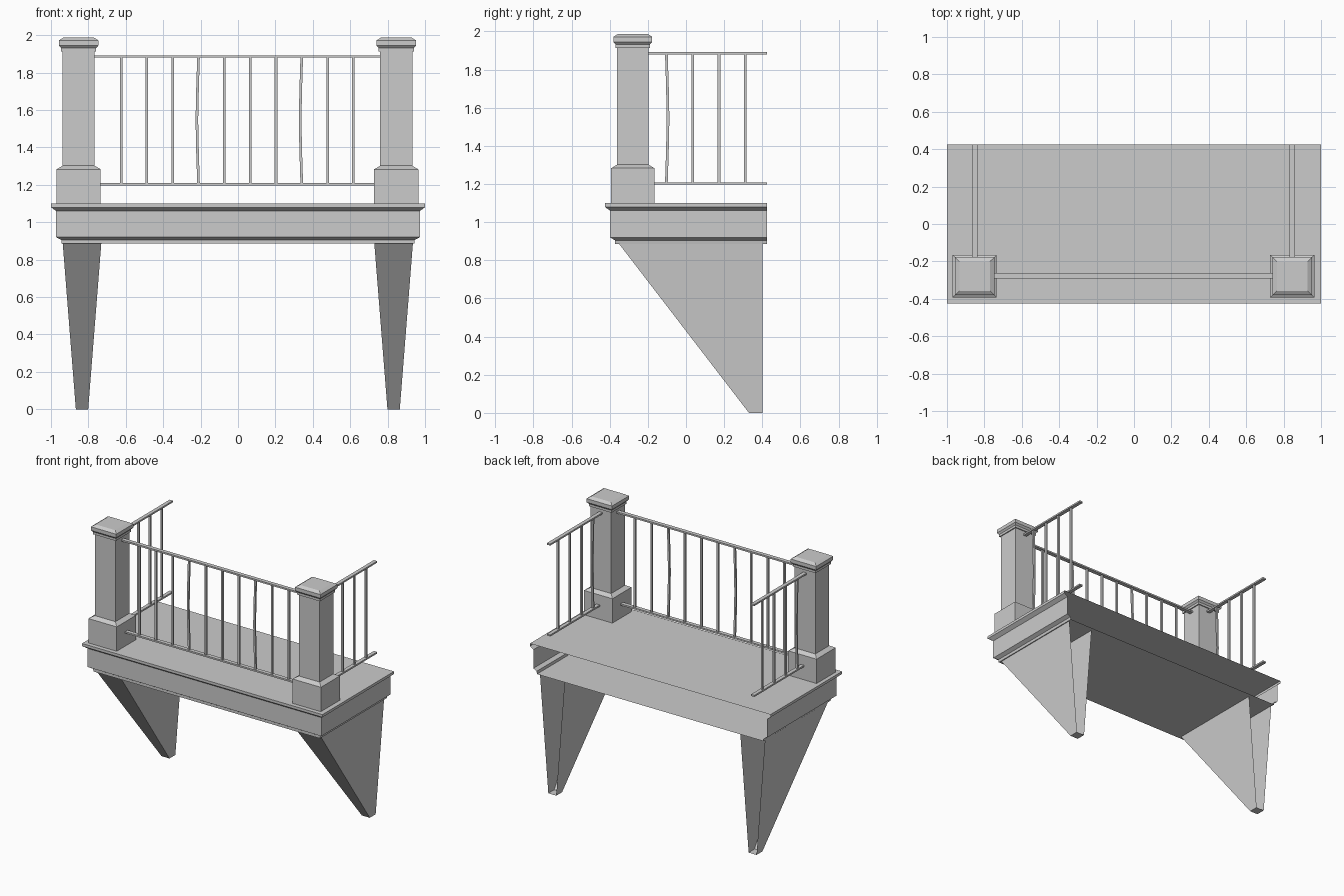
import bpy
import bmesh

cube = bpy.data.objects.get("Cube")
if cube:
    bpy.data.objects.remove(cube, do_unlink=True)

GREY = (0.6, 0.6, 0.6, 1.0)
stone = bpy.data.materials.new("light_grey")
stone.use_nodes = True
stone.diffuse_color = GREY
stone.node_tree.nodes["Principled BSDF"].inputs["Base Color"].default_value = GREY


def finish(bm, name):
    mesh = bpy.data.meshes.new(name)
    bm.to_mesh(mesh)
    bm.free()
    mesh.materials.append(stone)
    obj = bpy.data.objects.new(name, mesh)
    bpy.context.collection.objects.link(obj)
    return obj


def loft(name, rings, open_back=False, cap_bottom=True, cap_top=True):
    """Stack rectangular rings (z, x0, x1, y0, y1), bottom to top."""
    bm = bmesh.new()
    loops = [[bm.verts.new(p) for p in
              ((x0, y1, z), (x0, y0, z), (x1, y0, z), (x1, y1, z))]
             for z, x0, x1, y0, y1 in rings]
    for low, high in zip(loops, loops[1:]):
        for i in range(3 if open_back else 4):
            j = (i + 1) % 4
            bm.faces.new((low[i], low[j], high[j], high[i]))
    if cap_bottom:
        bm.faces.new(reversed(loops[0]))
    if cap_top:
        bm.faces.new(loops[-1])
    return finish(bm, name)


def bar(name, x, y, z):
    """Box from three (low, high) ranges."""
    return loft(name, [(h, *x, *y) for h in z])


def around(centre, half):
    return (centre - half, centre + half)


# Deck: moulded shell, open at the wall side
BACK = 0.425
deck_profile = [(0.885, 0.942, -0.372), (0.905, 0.945, -0.372),
                (0.92, 0.972, -0.398), (1.06, 0.972, -0.398),
                (1.08, 1.0, -0.425), (1.10, 1.0, -0.425)]
loft("deck", [(z, -w, w, front, BACK) for z, w, front in deck_profile],
     open_back=True)

# Tapered brackets, hollow at the wall side
for side, cx in (("right", -0.834), ("left", 0.832)):
    loft(side + "_bracket",
         [(0.0, *around(cx, 0.033), 0.33, 0.40),
          (0.885, *around(cx, 0.103), -0.35, 0.40)],
         open_back=True, cap_top=False)

# Corner posts with plinth and moulded cap
POST_Y = -0.279
post_profile = [(1.10, 0.118), (1.283, 0.118), (1.302, 0.086), (1.914, 0.086),
                (1.914, 0.094), (1.932, 0.094), (1.945, 0.106),
                (1.972, 0.106), (1.987, 0.082)]
posts = {"right": -0.852, "left": 0.846}
for side, cx in posts.items():
    loft(side + "_post",
         [(z, *around(cx, h), *around(POST_Y, h * 0.96))
          for z, h in post_profile])

# Rails
RAIL_Z = {"bottom": 1.203, "top": 1.886}
RAIL_Y = -0.277
for level, z in RAIL_Z.items():
    height = around(z, 0.006)
    bar(f"front_{level}_rail", (-0.77, 0.765), around(RAIL_Y, 0.015), height)
    for side, cx in posts.items():
        bar(f"{side}_{level}_rail", around(cx, 0.014), (-0.2, BACK), height)


def baluster(name, x, y, bow_x=0.0, bow_y=0.0):
    """Square spindle; a bow makes it look slightly bent."""
    low, high = RAIL_Z.values()
    shape = (0, 0.6, 1, 0.6, 0) if bow_x or bow_y else (0, 0)
    rings = []
    for i, amount in enumerate(shape):
        z = low + (high - low) * i / (len(shape) - 1)
        rings.append((z, *around(x + bow_x * amount, 0.007),
                      *around(y + bow_y * amount, 0.007)))
    loft(name, rings, cap_bottom=False, cap_top=False)


# Front balusters, two of them worn out of true
SPACING = 0.138
for i in range(10):
    bow = -0.009 if i in (3, 7) else 0.0
    baluster(f"front_baluster_{i + 1}", -0.625 + i * SPACING, RAIL_Y, bow_x=bow)

# Side balusters
for side, cx in posts.items():
    for i in range(4):
        bow = 0.009 if i == 0 else 0.0
        baluster(f"{side}_baluster_{i + 1}", cx, -0.103 + i * SPACING, bow_y=bow)
